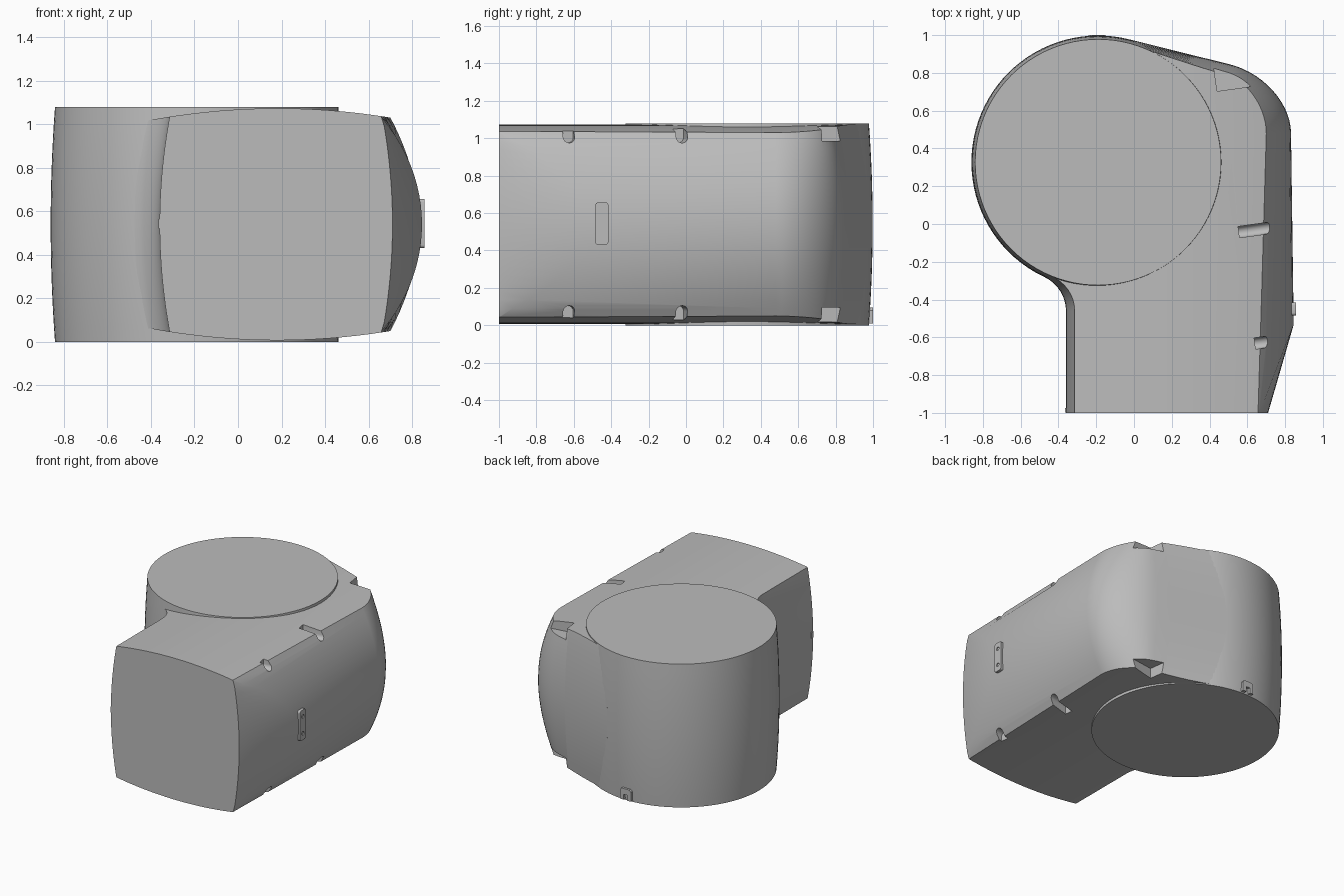
import bpy, bmesh, math
from mathutils import Vector

cube = bpy.data.objects.get("Cube")
if cube:
    bpy.data.objects.remove(cube)

MID = 0.54                      # height of the symmetry plane
DRUM = Vector((-0.19, 0.327))   # drum axis

grey = bpy.data.materials.new("grey_plastic")
grey.use_nodes = True
colour = (0.5, 0.5, 0.5, 1)
grey.diffuse_color = colour
grey.node_tree.nodes["Principled BSDF"].inputs["Base Color"].default_value = colour


def make(name, bm):
    bmesh.ops.recalc_face_normals(bm, faces=bm.faces)
    me = bpy.data.meshes.new(name)
    bm.to_mesh(me)
    bm.free()
    me.materials.append(grey)
    ob = bpy.data.objects.new(name, me)
    bpy.context.collection.objects.link(ob)
    return ob


def loft(name, rings):
    """Closed solid through rings of equal point count."""
    bm = bmesh.new()
    loops = [[bm.verts.new(p) for p in ring] for ring in rings]
    n = len(loops[0])
    for a, b in zip(loops, loops[1:]):
        for i in range(n):
            j = (i + 1) % n
            bm.faces.new((a[i], a[j], b[j], b[i]))
    bm.faces.new(loops[0])
    bm.faces.new(loops[-1])
    return make(name, bm)


def prism(name, pts, vec):
    """Polygon extruded along a vector."""
    pts = [Vector(p) for p in pts]
    return loft(name, [pts, [p + Vector(vec) for p in pts]])


def activate(ob):
    bpy.ops.object.select_all(action="DESELECT")
    ob.select_set(True)
    bpy.context.view_layer.objects.active = ob


def boolean(ob, cutter, operation="DIFFERENCE"):
    mod = ob.modifiers.new("cut", "BOOLEAN")
    mod.operation = operation
    mod.solver = "EXACT"
    mod.object = cutter
    activate(ob)
    bpy.ops.object.modifier_apply(modifier=mod.name)
    bpy.data.objects.remove(cutter)


def smooth(ob, angle=30):
    activate(ob)
    bpy.ops.object.shade_smooth_by_angle(angle=math.radians(angle))


def drum_radius(s):
    return 0.671 - 0.02 * s


def side_x(y, s):
    return 0.838 - 0.014 * y - (0.15 - 0.04 * y) * s


def chamfer_x(y, s):
    return 1.0 + 0.29 * y - 0.045 * s


def body_ring(t):
    """Plan outline at relative height t, pulled in towards top and bottom."""
    s = t * t
    r, fillet = drum_radius(s), 0.2
    left = -0.36 + 0.045 * s
    pts = [(left, -1)]
    # Concave fillet from the left wall to the drum
    cx = left - fillet
    dx = cx - DRUM.x
    cy = DRUM.y - math.sqrt((r + fillet) ** 2 - dx * dx)
    end = math.atan2(DRUM.y - cy, -dx)
    for i in range(9):
        a = end * i / 8
        pts.append((cx + fillet * math.cos(a), cy + fillet * math.sin(a)))
    # Inside the drum, then tangent back wall
    pts.append(tuple(DRUM))
    pts.append((DRUM.x + r * 0.243, DRUM.y + r * 0.97))
    # Rounded back corner
    p0 = Vector((0.5, 0.847 - 0.055 * s))
    p3 = Vector((side_x(0.48, s), 0.48))
    corner = Vector((p3.x, 0.77 - 0.04 * s))
    p1, p2 = p0.lerp(corner, 0.55), p3.lerp(corner, 0.55)
    for i in range(15):
        u = i / 14
        v = 1 - u
        pts.append(tuple(p0 * v ** 3 + p1 * 3 * u * v * v + p2 * 3 * u * u * v + p3 * u ** 3))
    # Bulged side down to the slanted front cut
    y = max(-0.998, (-0.162 - 0.105 * s) / (0.304 - 0.04 * s))
    pts.append((side_x(y, s), y))
    pts.append((min(chamfer_x(-1, s), side_x(-1, s)), -1))
    return [(px, py, MID + 0.49 * t) for px, py in pts]


# Main housing, trimmed by the gently domed top and bottom
levels = [1.1 * (i / 12 - 1) for i in range(25)]
body = loft("housing", [body_ring(t) for t in levels])
xs = [-1.2 + 2.6 * i / 40 for i in range(41)]
dome = [(x, -1.3, 1.073 - (x - 0.18) ** 2 / 6.34) for x in xs]
dome += [(x, -1.3, 2 * MID - z) for x, _, z in reversed(dome)]
boolean(body, prism("dome_cutter", dome, (0, 2.6, 0)), "INTERSECT")

# Screw slots and corner recesses, top and bottom
along = Vector((0.99, 0.138, 0))
across = Vector((-0.138, 0.99, 0))
for sign in (1, -1):
    up = Vector((0, 0, sign))
    for x, y in ((0.555, -0.043), (0.64, -0.633)):
        base = Vector((x, y, MID + sign * 0.465))
        pts = [base + 0.03 * (across * math.cos(a) - up * math.sin(a))
               for a in (math.pi * i / 10 for i in range(11))]
        pts += [base - across * 0.03 + up * 0.2, base + across * 0.03 + up * 0.2]
        boolean(body, prism("slot_cutter", pts, along * 0.4))
    o = Vector((0.44, 0.703, MID + sign * 0.445))
    pts = [o, o + along * 0.4, o + along * 0.4 + across * 0.3, o + across * 0.3]
    boolean(body, prism("recess_cutter", pts, up * 0.3))


# Split the housing into body and side cover along a slanted plane
def split(name, sign):
    bm = bmesh.new()
    bm.from_mesh(body.data)
    bmesh.ops.bisect_plane(bm, geom=bm.verts[:] + bm.edges[:] + bm.faces[:], dist=1e-5,
                           plane_co=(0.4, 0.87, 0), plane_no=along * sign, clear_outer=True)
    bmesh.ops.holes_fill(bm, edges=[e for e in bm.edges if e.is_boundary])
    smooth(make(name, bm))


split("main_body", 1)
split("side_cover", -1)
bpy.data.objects.remove(body)

# Slightly barrelled drum
rings = []
for i in range(17):
    t = i / 8 - 1
    r = drum_radius(t * t)
    rings.append([(DRUM.x + r * math.cos(a), DRUM.y + r * math.sin(a), MID * (1 + t))
                  for a in (math.tau * k / 96 for k in range(96))])
smooth(loft("drum", rings))

# Side plate with rounded ends and two holes
plate_pts = []
for k, (sy, sz) in enumerate(((1, 1), (-1, 1), (-1, -1), (1, -1))):
    for i in range(5):
        a = math.pi / 2 * (k + i / 4)
        plate_pts.append((0.82, -0.45 + sy * 0.02 + 0.015 * math.cos(a),
                          0.544 + sz * 0.098 + 0.015 * math.sin(a)))
plate = prism("side_plate", plate_pts, (0.037, 0, 0))
for z in (0.48, 0.608):
    hole = [(0.85, -0.45 + 0.014 * math.cos(a), z + 0.014 * math.sin(a))
            for a in (math.tau * i / 16 for i in range(16))]
    boolean(plate, prism("hole_cutter", hole, (0.1, 0, 0)))
smooth(plate)

# Back latch: inverted U tab low on the drum
half = [(0.045, 0.01), (0.045, 0.08), (0.032, 0.094)]
inner = [(0.016, 0.05), (0.016, 0.01)]
tab = [(x, z) for x, z in half] + [(-x, z) for x, z in reversed(half)]
tab += [(-x, z) for x, z in reversed(inner)] + inner
prism("back_latch", [(-0.195 + x, 0.95, z) for x, z in tab], (0, 0.05, 0))

# Small catch on the left front edge
prism("front_catch", [(-0.365, -0.999, z) for z in (0.52, 0.565)]
      + [(-0.345, -0.999, z) for z in (0.565, 0.52)], (0, 0.025, 0))
